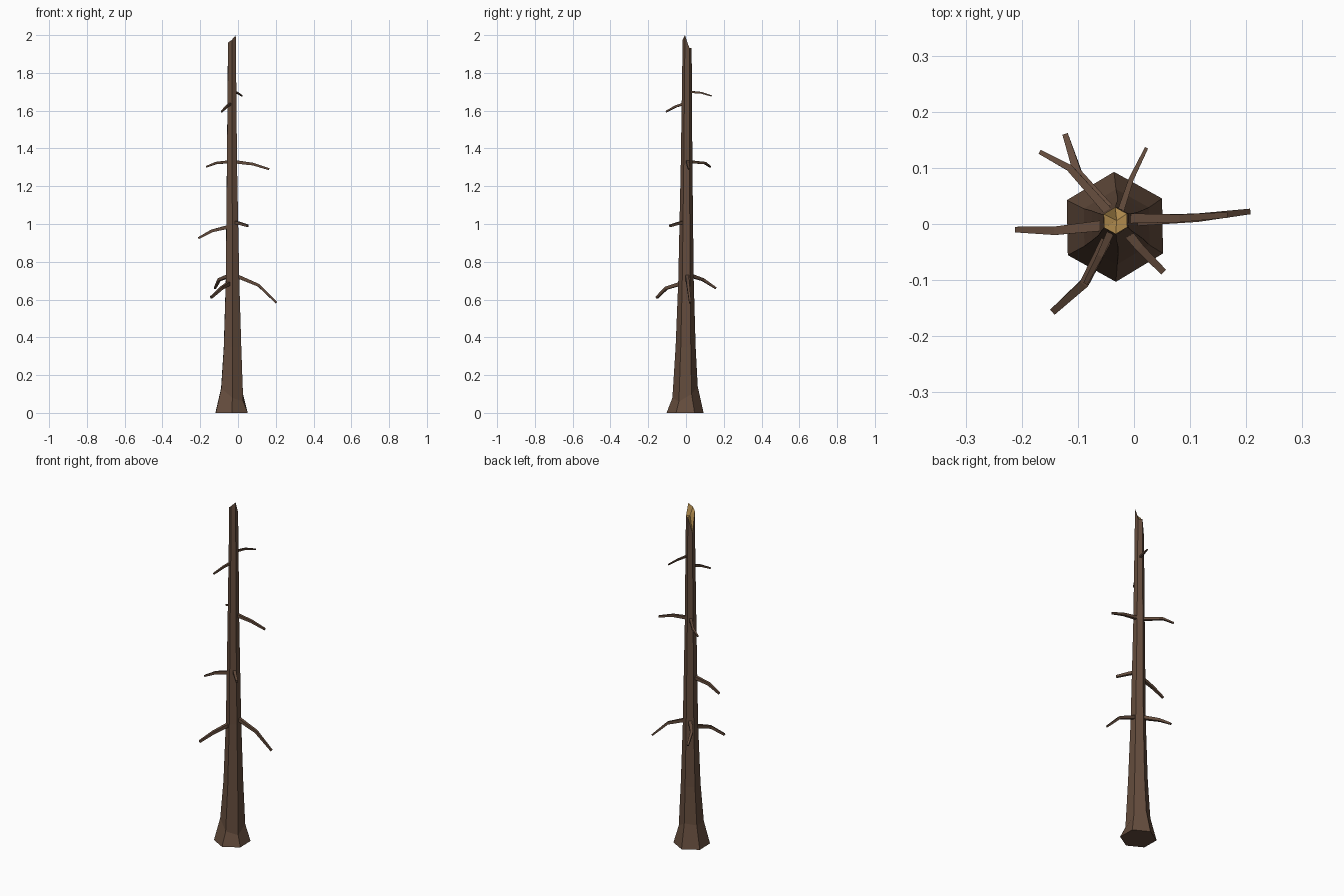
import bpy, bmesh, math
from mathutils import Vector

if "Cube" in bpy.data.objects:
    bpy.data.objects.remove(bpy.data.objects["Cube"])


def material(name, rgb):
    m = bpy.data.materials.new(name)
    m.diffuse_color = (*rgb, 1)
    m.use_nodes = True
    m.node_tree.nodes["Principled BSDF"].inputs["Base Color"].default_value = m.diffuse_color
    return m


bark = material("dark bark", (0.127, 0.072, 0.046))
wood = material("raw wood", (0.456, 0.27, 0.08))


def finish(name, bm, mats):
    bmesh.ops.recalc_face_normals(bm, faces=bm.faces)
    me = bpy.data.meshes.new(name)
    bm.to_mesh(me)
    bm.free()
    for m in mats:
        me.materials.append(m)
    ob = bpy.data.objects.new(name, me)
    bpy.context.collection.objects.link(ob)
    return ob


def bridge(bm, a, b):
    n = len(a)
    for i in range(n):
        bm.faces.new((a[i], a[(i + 1) % n], b[(i + 1) % n], b[i]))


# Trunk: six-sided rings (z, radius, centre x, centre y), flared at the foot
rings = [(0, 0.098, -0.034, -0.005), (0.10, 0.067, -0.031, -0.005),
         (0.35, 0.053, -0.029, -0.002), (0.70, 0.041, -0.029, 0.0),
         (1.30, 0.031, -0.032, 0.003), (1.75, 0.026, -0.032, 0.005)]
# Snapped top: height of each corner, counter-clockwise from the back right
snap = [1.93, 1.93, 1.84, 1.96, 1.975, 2.0]
# small height wobble of the ring above the foot
wobble = [0.0, 0.04, 0.03, 0.03, -0.02, -0.04]

bm = bmesh.new()


def corner(i, r, cx, cy, z):
    a = math.radians(31 + 60 * i)
    return bm.verts.new((cx + r * math.cos(a), cy + r * math.sin(a), z))


loops = []
for k, (z, r, cx, cy) in enumerate(rings):
    loops.append([corner(i, r, cx, cy, z + (wobble[i] if k == 1 else 0)) for i in range(6)])
loops.append([corner(i, 0.024, -0.033, 0.006, snap[i]) for i in range(6)])
bm.faces.new(loops[0][::-1])
for a, b in zip(loops, loops[1:]):
    bridge(bm, a, b)
# raw wood fan on the break
top = bm.verts.new((-0.031, 0.006, 1.935))
for i in range(6):
    f = bm.faces.new((loops[-1][i], loops[-1][(i + 1) % 6], top))
    f.material_index = 1
finish("trunk", bm, [bark, wood])


# Branches: four-sided tapering stubs along a bent path
def branch(name, pts, r0, r1):
    bm = bmesh.new()
    pts = [Vector(p) for p in pts]
    prev = first = None
    for k, p in enumerate(pts):
        d = (pts[min(k + 1, len(pts) - 1)] - pts[max(k - 1, 0)]).normalized()
        side = d.cross(Vector((0, 0, 1))).normalized()
        up = side.cross(d)
        r = r0 + (r1 - r0) * k / (len(pts) - 1)
        ring = [bm.verts.new(p + r * (side * sx + up * sz) )
                for sx, sz in ((1, 1), (-1, 1), (-1, -1), (1, -1))]
        if prev:
            bridge(bm, prev, ring)
        else:
            first = ring
        prev = ring
    bm.faces.new(first[::-1])
    bm.faces.new(prev)
    finish(name, bm, [bark])


branch("low_right_branch", [(-0.02, 0.005, 0.73), (0.11, 0.011, 0.675), (0.204, 0.022, 0.583)], 0.010, 0.005)
branch("low_back_branch", [(-0.035, 0.015, 0.73), (-0.10, 0.09, 0.705), (-0.122, 0.158, 0.66)], 0.010, 0.005)
branch("low_front_branch", [(-0.04, -0.01, 0.69), (-0.088, -0.105, 0.66), (-0.143, -0.155, 0.61)], 0.010, 0.006)
branch("middle_left_branch", [(-0.03, 0.0, 0.99), (-0.14, -0.012, 0.963), (-0.21, -0.01, 0.925)], 0.010, 0.005)
branch("middle_front_branch", [(-0.025, 0.0, 1.01), (0.01, -0.042, 1.003), (0.052, -0.085, 0.99)], 0.009, 0.006)
branch("high_right_branch", [(-0.02, 0.01, 1.33), (0.08, 0.01, 1.317), (0.165, 0.016, 1.29)], 0.009, 0.005)
branch("high_back_branch", [(-0.035, 0.01, 1.33), (-0.115, 0.10, 1.323), (-0.167, 0.128, 1.303)], 0.008, 0.004)
branch("top_front_branch", [(-0.035, 0.0, 1.64), (-0.06, -0.055, 1.622), (-0.086, -0.105, 1.595)], 0.007, 0.004)
branch("top_back_branch", [(-0.028, 0.01, 1.70), (-0.005, 0.08, 1.695), (0.022, 0.135, 1.678)], 0.006, 0.003)
